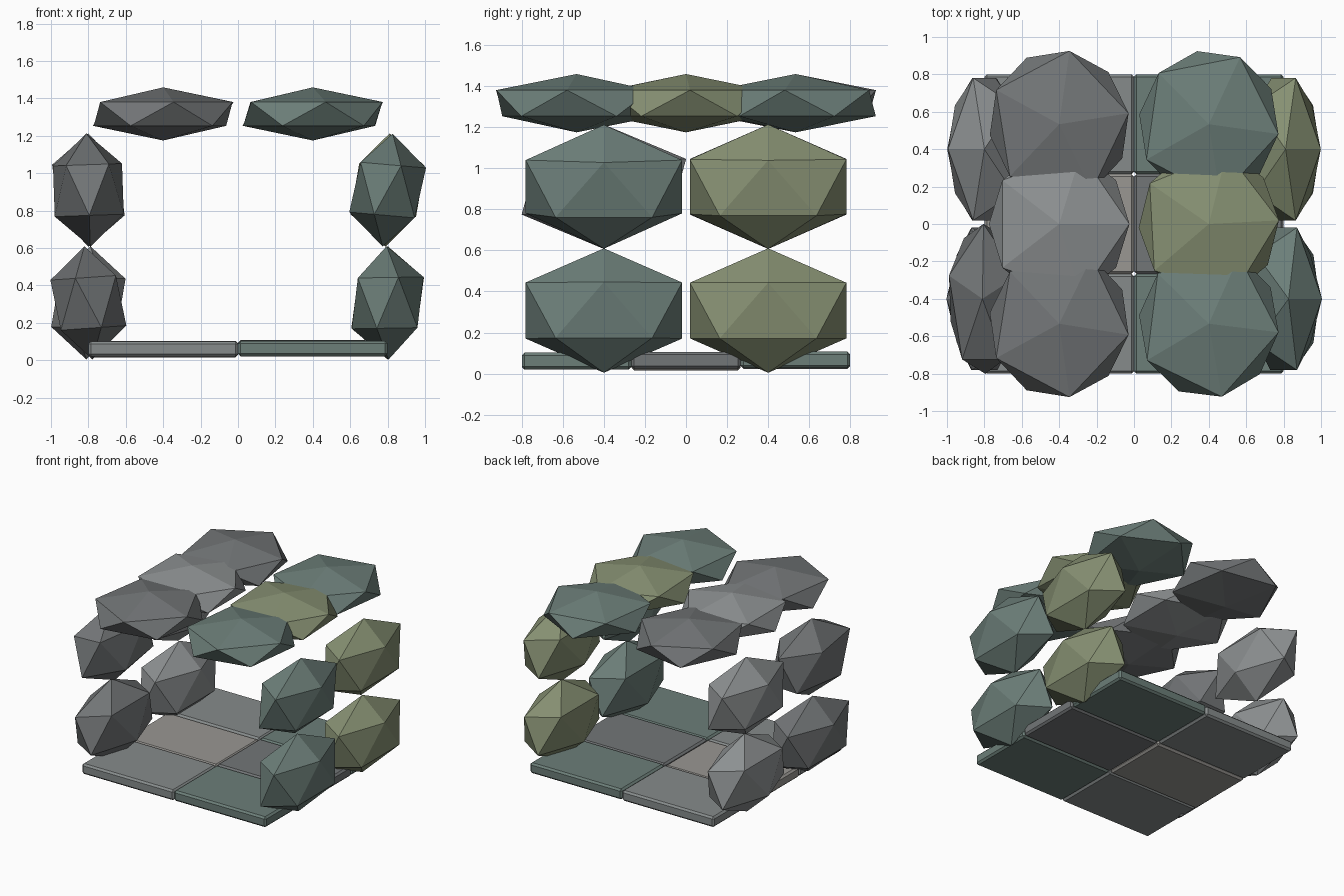
import bpy
from math import radians
from mathutils import Matrix

if "Cube" in bpy.data.objects:
    bpy.data.objects.remove(bpy.data.objects["Cube"])

COLORS = {
    "teal": (0.15, 0.21, 0.19, 1), "olive": (0.24, 0.28, 0.17, 1),
    "slate": (0.17, 0.18, 0.185, 1), "ash": (0.27, 0.285, 0.29, 1),
    "stone": (0.24, 0.26, 0.26, 1), "warm": (0.32, 0.31, 0.29, 1),
}
MATS = {}
for key, col in COLORS.items():
    MATS[key] = bpy.data.materials.new(key)
    MATS[key].diffuse_color = col


def finish(obj, name, mat):
    obj.name = name
    obj.data.materials.append(MATS[mat])


def rock(name, loc, radii, mat, spin=0, turn=0, tilt=0):
    """Squashed icosahedron: spin before scaling, turn and tilt after."""
    bpy.ops.mesh.primitive_ico_sphere_add(subdivisions=1, radius=1)
    obj = bpy.context.object
    obj.data.transform(Matrix.Translation(loc)
                       @ Matrix.Rotation(radians(tilt), 4, 'Y')
                       @ Matrix.Rotation(radians(turn), 4, 'Z')
                       @ Matrix.Diagonal((*radii, 1))
                       @ Matrix.Rotation(radians(spin), 4, 'Z'))
    finish(obj, name, mat)


# Floor slabs, two columns by three rows
ROW = 1.6 / 3
floor_mats = {-1: ("stone", "warm", "stone"), 1: ("teal", "slate", "teal")}
lift = {-1: (0, -0.003, 0.003), 1: (0.002, 0.005, 0.007)}
for side in (-1, 1):
    for i in range(3):
        bpy.ops.mesh.primitive_cube_add(
            size=1, location=(side * 0.4, (i - 1) * ROW, 0.06 + lift[side][i]))
        slab = bpy.context.object
        slab.data.transform(Matrix.Diagonal((0.8, ROW, 0.082, 1)))
        bev = slab.modifiers.new("edge", 'BEVEL')
        bev.width, bev.segments = 0.014, 1
        finish(slab, f"floor_slab_{'left' if side < 0 else 'right'}_{i}",
               floor_mats[side][i])

# Wall boulders: side, y, z, colour, spin, tilt
WALLS = [
    (-1, -0.4, 0.307, "slate", 180, -4), (-1, -0.4, 0.91, "slate", 90, -2),
    (-1, 0.4, 0.307, "ash", 0, 2), (-1, 0.4, 0.91, "ash", 180, 0),
    (1, -0.4, 0.307, "teal", 0, -1), (1, -0.4, 0.91, "teal", 0, 5),
    (1, 0.4, 0.307, "olive", 0, 0), (1, 0.4, 0.91, "olive", 0, 2),
]
# Left boulders: dark at the front, paler at the back
for n, (side, y, z, mat, spin, tilt) in enumerate(WALLS):
    rock(f"wall_boulder_{n}", (side * 0.8, y, z), (0.217, 0.448, 0.303),
         mat, spin=spin, tilt=tilt)

# Overlapping roof boulders
roof_mats = {-1: ("slate", "ash", "slate"), 1: ("teal", "olive", "teal")}
turns = {-1: (-9, 0, 9), 1: (-7, 3, -8)}
for side in (-1, 1):
    for i in range(3):
        rock(f"roof_boulder_{'left' if side < 0 else 'right'}_{i}",
             (side * 0.4, (i - 1) * ROW, 1.317), (0.42, 0.445, 0.142),
             roof_mats[side][i], turn=turns[side][i])

for m in bpy.data.materials:
    if m.users and not m.is_grease_pencil:
        m.use_nodes = True
        m.node_tree.nodes["Principled BSDF"].inputs["Base Color"].default_value = m.diffuse_color
